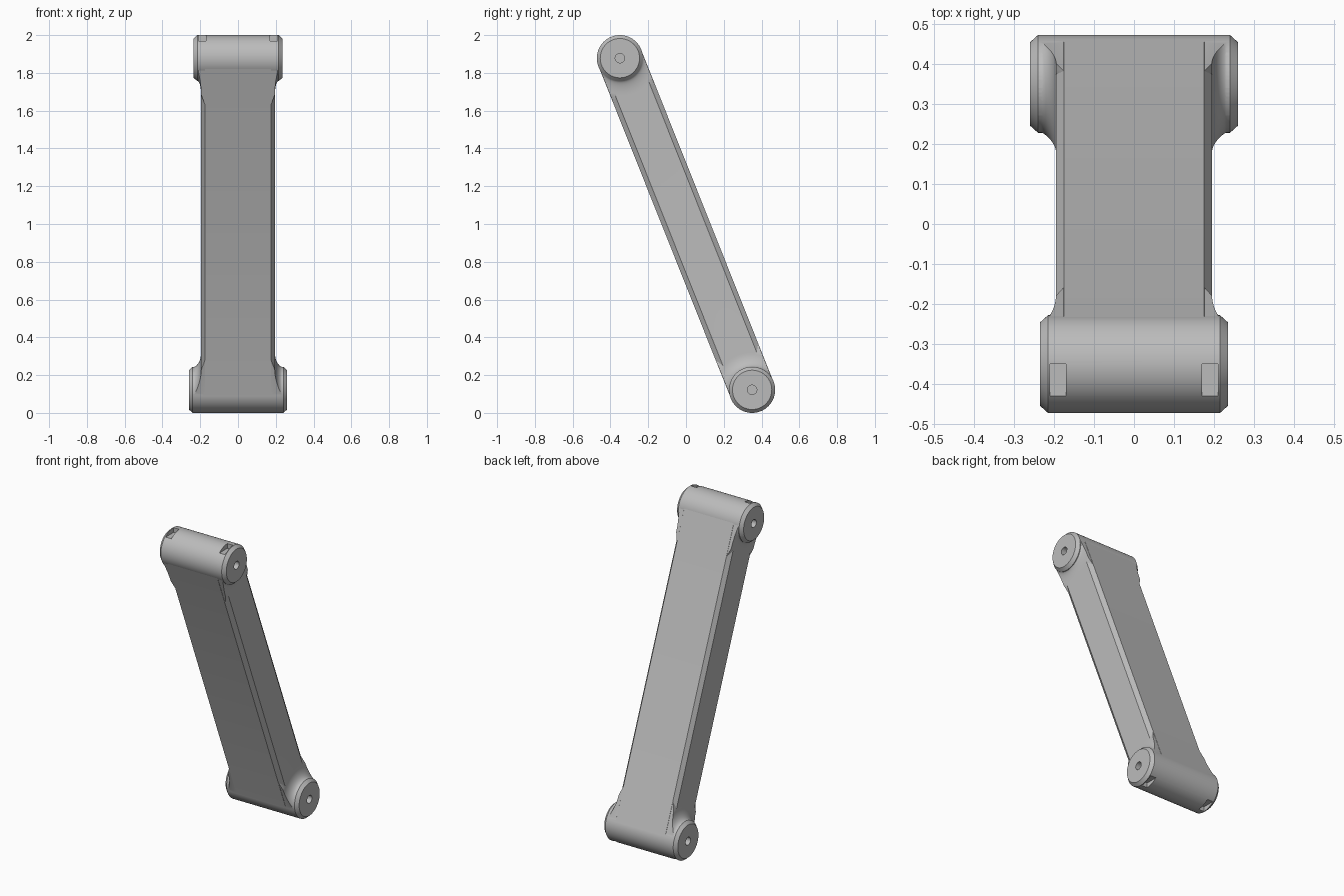
import bpy, bmesh, math
from mathutils import Matrix, Vector

cube = bpy.data.objects.get("Cube")
if cube:
    bpy.data.objects.remove(cube, do_unlink=True)

R = 0.122                      # radius of the pivot barrels
LOW = Vector((0, 0.35, R))     # lower pivot centre
HIGH = Vector((0, -0.35, 2 - R))
SPAN = HIGH - LOW
TILT = Matrix.Rotation(math.atan2(-SPAN.y, SPAN.z), 4, 'X')

grey = bpy.data.materials.new("plain grey")
grey.use_nodes = True
grey.diffuse_color = (0.5, 0.5, 0.5, 1)
grey.node_tree.nodes["Principled BSDF"].inputs["Base Color"].default_value = (0.5, 0.5, 0.5, 1)


def make(name, bm, matrix):
    bmesh.ops.recalc_face_normals(bm, faces=bm.faces)
    bm.transform(matrix)
    mesh = bpy.data.meshes.new(name)
    bm.to_mesh(mesh)
    bm.free()
    mesh.materials.append(grey)
    obj = bpy.data.objects.new(name, mesh)
    bpy.context.collection.objects.link(obj)
    return obj


def loft(name, sections, outline, matrix):
    """Skin a closed outline through (x, radius) sections along x."""
    bm = bmesh.new()
    rings = [[bm.verts.new((x, y, z)) for y, z in outline(r)] for x, r in sections]
    for a, b in zip(rings, rings[1:]):
        for i in range(len(a)):
            j = (i + 1) % len(a)
            bm.faces.new((a[i], a[j], b[j], b[i]))
    bm.faces.new(rings[0])
    bm.faces.new(rings[-1])
    return make(name, bm, matrix)


def box(name, size, matrix):
    bm = bmesh.new()
    bmesh.ops.create_cube(bm, size=1, matrix=Matrix.Diagonal((*size, 1)))
    return make(name, bm, matrix)


def circle(r, n=72):
    return [(r * math.cos(math.tau * i / n), r * math.sin(math.tau * i / n)) for i in range(n)]


def stadium(r, n=32):
    low = [(r * math.cos(math.pi * (1 + i / n)), r * math.sin(math.pi * (1 + i / n))) for i in range(n + 1)]
    return low + [(-y, SPAN.length - z) for y, z in low]


def mirrored(half):
    """Complete a half profile, listed from the outside in."""
    return [(-x, r) for x, r in half] + half[::-1]


def combine(target, other, operation):
    mod = target.modifiers.new("combine", 'BOOLEAN')
    mod.operation, mod.solver, mod.object = operation, 'EXACT', other
    bpy.context.view_layer.objects.active = target
    bpy.ops.object.modifier_apply(modifier=mod.name)
    bpy.data.objects.remove(other, do_unlink=True)


# Chamfered bar joining the two pivots
link = loft("link_arm", mirrored([(0.195, R - 0.026), (0.175, R - 0.001)]),
            stadium, Matrix.Translation(LOW) @ TILT)

# Each end: barrel, concave flare into the bar, then cuts
for centre, half, side in ((LOW, 0.26, 1), (HIGH, 0.235, -1)):
    place = Matrix.Translation(centre)
    shoulder = half - 0.02
    reach = 0.08
    arc = [(shoulder - (shoulder - 0.195) * math.sin(t), 0.2 - reach * math.cos(t))
           for t in (math.pi / 2 * i / 10 for i in range(11))]
    flare = loft("flare", mirrored(arc + [(0.17, 0.26)]), circle, place)
    clip = box("flare_clip", (1, 2 * R - 0.004, 0.4),
               place @ TILT @ Matrix.Translation((0, 0, 0.2 * side)))
    combine(flare, clip, 'INTERSECT')
    combine(link, flare, 'UNION')
    barrel = loft("barrel", mirrored([(half, R - 0.018), (shoulder, R)]), circle, place)
    combine(link, barrel, 'UNION')
    for s in (-1, 1):
        # Shallow notch on the outer curve
        notch = box("notch", (0.04, 0.08, 0.1),
                    place @ Matrix.Translation((s * (half - 0.045), 0.04 * side, -0.142 * side)))
        combine(link, notch, 'DIFFERENCE')
        # Pin hole in the end cap
        hole = loft("pin_hole", [(-0.06, 0.025), (0.06, 0.025)],
                    lambda r: circle(r, 24), place @ Matrix.Translation((s * half, 0, 0)))
        combine(link, hole, 'DIFFERENCE')

for obj in bpy.context.selected_objects:
    obj.select_set(False)
link.select_set(True)
bpy.context.view_layer.objects.active = link
bpy.ops.object.shade_smooth_by_angle(angle=math.radians(25))
